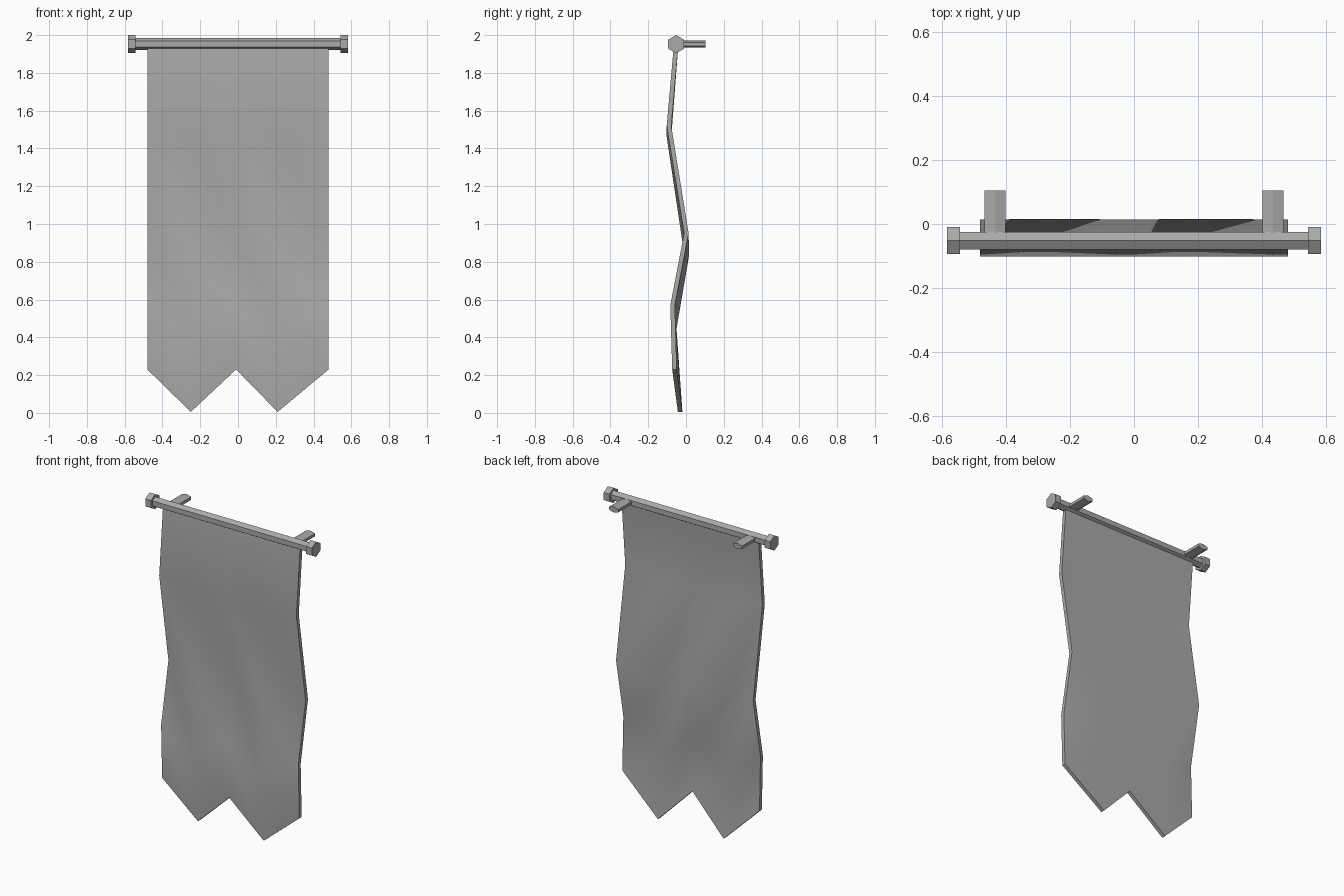
import bpy, bmesh
from math import pi
from mathutils import Matrix, Vector

cube = bpy.data.objects.get("Cube")
if cube:
    bpy.data.objects.remove(cube)

GREY = (0.4, 0.4, 0.4, 1)
grey = bpy.data.materials.new("plain grey")
grey.use_nodes = True
grey.diffuse_color = GREY
grey.node_tree.nodes["Principled BSDF"].inputs["Base Color"].default_value = GREY


def finish(name, bm, smooth=False):
    bmesh.ops.recalc_face_normals(bm, faces=bm.faces)
    mesh = bpy.data.meshes.new(name)
    bm.to_mesh(mesh)
    bm.free()
    mesh.materials.append(grey)
    obj = bpy.data.objects.new(name, mesh)
    bpy.context.collection.objects.link(obj)
    if smooth:
        bpy.ops.object.select_all(action="DESELECT")
        obj.select_set(True)
        bpy.context.view_layer.objects.active = obj
        bpy.ops.object.shade_smooth_by_angle()
    return obj


def hex_bar(name, centre, length, axis, width, height):
    """Six-sided bar along X or Y with a ridge on top."""
    bm = bmesh.new()
    bmesh.ops.create_cone(bm, cap_ends=True, segments=6, radius1=1, radius2=1, depth=length)
    # Put one corner of the hexagon on local Y, then size its section
    if not any(abs(v.co.x) < 0.01 for v in bm.verts):
        bmesh.ops.rotate(bm, verts=bm.verts, matrix=Matrix.Rotation(pi / 6, 3, "Z"))
    half = max(v.co.x for v in bm.verts)
    for v in bm.verts:
        across, up, along = v.co.x / half * width / 2, v.co.y * height / 2, v.co.z
        v.co = Vector((along, across, up) if axis == "X" else (across, along, up))
        v.co += Vector(centre)
    return finish(name, bm)


# Rod, end knobs and wall brackets
ROD_Y, ROD_Z = -0.052, 1.952
hex_bar("rod", (0, ROD_Y, ROD_Z), 1.1, "X", 0.054, 0.064)
for side, s in (("left", 1), ("right", -1)):
    hex_bar(side + "_knob", (s * 0.563, ROD_Y, ROD_Z), 0.04, "X", 0.084, 0.096)
    hex_bar(side + "_bracket", (s * 0.433, 0.027, ROD_Z), 0.155, "Y", 0.065, 0.037)

# Hanging cloth: folds sit lower in the two columns that end in points
columns = [-0.48, -0.25, -0.01, 0.21, 0.48]
edge_folds = [(1.94, -0.065), (1.52, -0.102), (0.95, -0.01), (0.57, -0.083), (0.23, -0.073)]
point_folds = [(1.94, -0.065), (1.46, -0.102), (0.83, -0.008), (0.43, -0.077), (0.005, -0.043)]
THICK = 0.024

bm = bmesh.new()
grid = []
for i, x in enumerate(columns):
    folds = point_folds if i % 2 else edge_folds
    grid.append([bm.verts.new((x, y, z)) for z, y in folds])
for a, b in zip(grid, grid[1:]):
    for j in range(len(a) - 1):
        bm.faces.new((a[j], a[j + 1], b[j + 1], b[j]))
back = bmesh.ops.extrude_face_region(bm, geom=bm.faces[:], use_keep_orig=True)
moved = [g for g in back["geom"] if isinstance(g, bmesh.types.BMVert)]
bmesh.ops.translate(bm, verts=moved, vec=(0, THICK, 0))
finish("cloth", bm, smooth=True)
